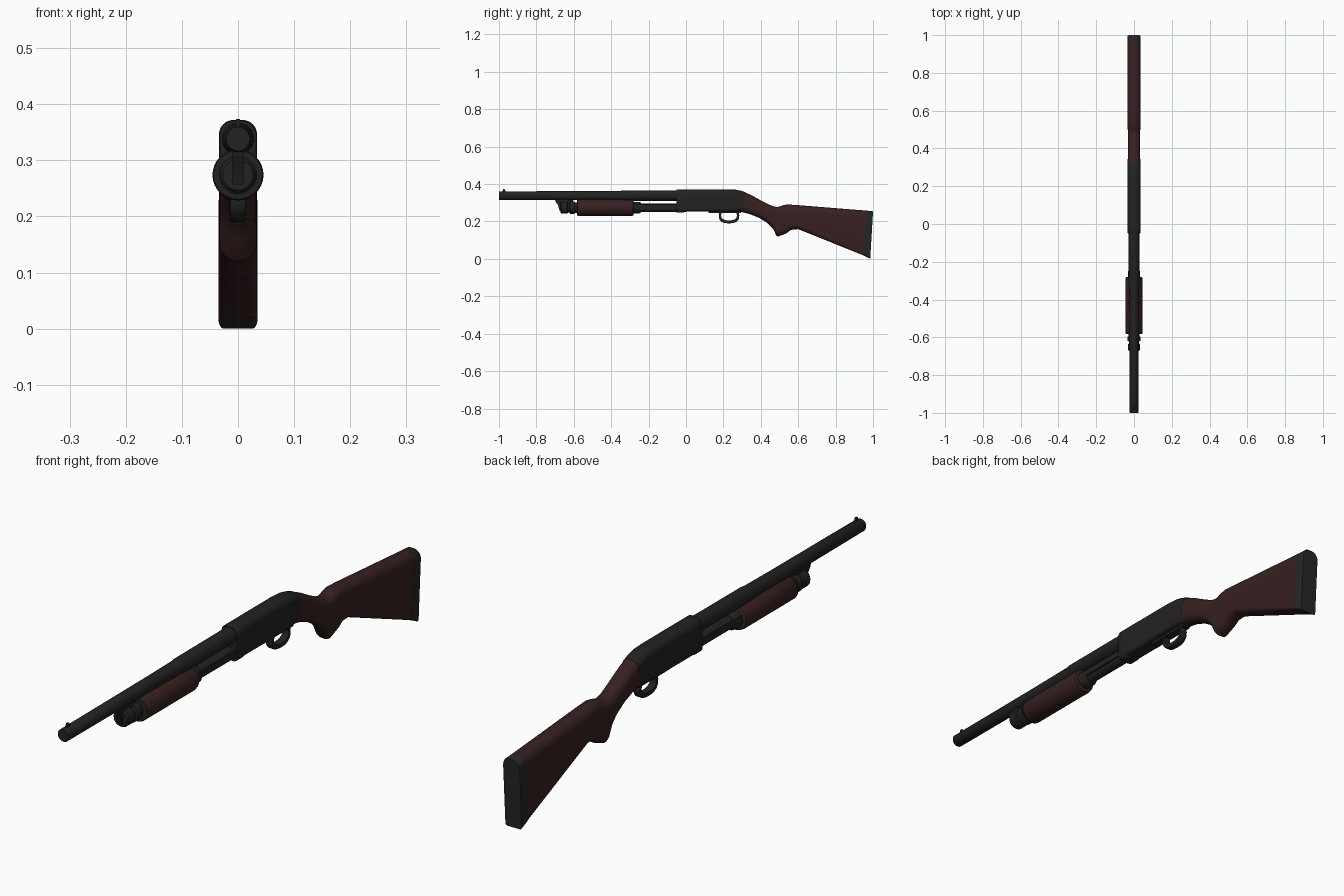
import bpy, bmesh, math


def material(name, rgb):
    m = bpy.data.materials.new(name)
    m.diffuse_color = (*rgb, 1)
    return m


METAL = material("black_metal", (0.016, 0.016, 0.016))
WOOD = material("dark_red_wood", (0.038, 0.0145, 0.0145))
RUBBER = material("dark_rubber", (0.019, 0.019, 0.019))


def finish(name, bm, mat, angle=35):
    bmesh.ops.recalc_face_normals(bm, faces=bm.faces)
    me = bpy.data.meshes.new(name)
    bm.to_mesh(me)
    bm.free()
    me.materials.append(mat)
    ob = bpy.data.objects.new(name, me)
    bpy.context.collection.objects.link(ob)
    bpy.ops.object.select_all(action='DESELECT')
    ob.select_set(True)
    bpy.context.view_layer.objects.active = ob
    bpy.ops.object.shade_smooth_by_angle(angle=math.radians(angle))
    return ob


def bridge(name, rings, mat, closed=False, angle=35):
    """Skin a list of point rings; cap the ends unless closed into a loop."""
    bm = bmesh.new()
    vs = [[bm.verts.new(p) for p in r] for r in rings]
    n = len(vs[0])
    pairs = list(zip(vs, vs[1:])) + ([(vs[-1], vs[0])] if closed else [])
    for a, b in pairs:
        for i in range(n):
            j = (i + 1) % n
            bm.faces.new((a[i], a[j], b[j], b[i]))
    if not closed:
        bm.faces.new(vs[0])
        bm.faces.new(vs[-1])
    return finish(name, bm, mat, angle)


def lathe(name, zc, profile, mat, n=32):
    """Round part along y from (y, radius) pairs."""
    ts = [2 * math.pi * i / n for i in range(n)]
    return bridge(name, [[(r * math.cos(t), y, zc + r * math.sin(t)) for t in ts]
                         for y, r in profile], mat)


def section(yt, zt, yb, zb, w, rt, rb):
    """Rounded rectangle; the plane leans from (yt, zt) to (yb, zb)."""
    pts = []
    for cx, cz, r, a0 in ((w - rt, zt - rt, rt, 0), (rt - w, zt - rt, rt, 90),
                          (rb - w, zb + rb, rb, 180), (w - rb, zb + rb, rb, 270)):
        for k in range(7):
            a = math.radians(a0 + 15 * k)
            z = cz + r * math.sin(a)
            y = yb + (yt - yb) * (z - zb) / (zt - zb)
            pts.append((cx + r * math.cos(a), y, z))
    return pts


def plate(name, outline, x0, x1, mat):
    """Flat (y, z) outline extruded across x."""
    return bridge(name, [[(x, y, z) for y, z in outline] for x in (x0, x1)], mat)


def box(name, x0, x1, y0, y1, z0, z1, mat):
    return plate(name, [(y0, z0), (y1, z0), (y1, z1), (y0, z1)], x0, x1, mat)


# Barrel and front sight
lathe("barrel", 0.338, [(-1, 0.021), (-0.997, 0.023), (-0.5, 0.0245), (-0.35, 0.026),
                        (-0.34, 0.028), (0, 0.029)], METAL)
plate("front_sight", [(-0.982, 0.355), (-0.978, 0.374), (-0.97, 0.374), (-0.962, 0.355)],
      -0.004, 0.004, METAL)

# Magazine tube, cap with rings, and lug that joins it to the barrel
MZ = 0.274
lathe("magazine_tube", MZ, [(-0.62, 0.023), (0, 0.023)], METAL)
lathe("magazine_cap", MZ, [(-0.672, 0.027), (-0.665, 0.032), (-0.635, 0.032), (-0.632, 0.027),
                           (-0.622, 0.027), (-0.619, 0.034), (-0.597, 0.034), (-0.594, 0.028),
                           (-0.58, 0.028)], METAL)
plate("barrel_lug", [(-0.7, 0.32), (-0.698, 0.305), (-0.685, 0.29), (-0.676, 0.257),
                     (-0.62, 0.257), (-0.6, 0.32)], -0.01, 0.01, METAL)

# Pump fore-end
lathe("fore_end", MZ, [(-0.578, 0.043), (-0.572, 0.0455), (-0.295, 0.0455),
                       (-0.283, 0.043), (-0.28, 0.038)], WOOD)
lathe("fore_end_front_ring", MZ, [(-0.582, 0.036), (-0.581, 0.0435), (-0.576, 0.0455)], METAL)
lathe("fore_end_rear_collar", MZ, [(-0.285, 0.031), (-0.25, 0.031), (-0.24, 0.026)], METAL)
for side, s in (("right", 1), ("left", -1)):
    box("action_bar_" + side, min(s * 0.022, s * 0.028), max(s * 0.022, s * 0.028),
        -0.28, 0, 0.268, 0.29, METAL)

# Receiver
bridge("receiver", [section(*p) for p in (
    (-0.05, 0.37, -0.05, 0.249, 0.032, 0.025, 0.02),
    (-0.046, 0.372, -0.046, 0.247, 0.034, 0.026, 0.02),
    (-0.014, 0.372, -0.014, 0.247, 0.034, 0.026, 0.02),
    (-0.008, 0.372, -0.008, 0.254, 0.034, 0.026, 0.012),
    (0.22, 0.372, 0.22, 0.254, 0.034, 0.026, 0.012),
    (0.265, 0.37, 0.26, 0.254, 0.034, 0.027, 0.016),
    (0.295, 0.364, 0.285, 0.253, 0.034, 0.029, 0.022),
    (0.32, 0.355, 0.302, 0.25, 0.034, 0.031, 0.028))], METAL)

# Trigger plate and guard
box("trigger_plate", -0.016, 0.016, 0.12, 0.295, 0.245, 0.262, METAL)


def guard_ring(a, b, x):
    pts = []
    for k in range(28):
        t = 2 * math.pi * k / 28
        c, s = math.cos(t), math.sin(t)
        pts.append((x, 0.23 + a * math.copysign(abs(c) ** 0.8, c),
                    0.232 + b * math.copysign(abs(s) ** 0.8, s)))
    return pts


bridge("trigger_guard", [guard_ring(0.055, 0.042, -0.009), guard_ring(0.053, 0.04, -0.013),
                         guard_ring(0.042, 0.026, -0.013), guard_ring(0.042, 0.026, 0.013),
                         guard_ring(0.053, 0.04, 0.013), guard_ring(0.055, 0.042, 0.009)],
       METAL, closed=True)

# Stock with hooked grip
bridge("stock", [section(*p) for p in (
    (0.318, 0.355, 0.300, 0.250, 0.0335, 0.031, 0.028),
    (0.355, 0.338, 0.340, 0.240, 0.033, 0.032, 0.030),
    (0.405, 0.310, 0.390, 0.220, 0.033, 0.032, 0.031),
    (0.450, 0.287, 0.435, 0.192, 0.033, 0.032, 0.031),
    (0.475, 0.279, 0.465, 0.162, 0.033, 0.032, 0.031),
    (0.490, 0.278, 0.483, 0.125, 0.033, 0.032, 0.031),
    (0.500, 0.280, 0.492, 0.119, 0.033, 0.032, 0.031),
    (0.520, 0.287, 0.535, 0.136, 0.0335, 0.032, 0.031),
    (0.542, 0.291, 0.562, 0.155, 0.034, 0.032, 0.030),
    (0.590, 0.288, 0.600, 0.159, 0.034, 0.032, 0.026),
    (0.965, 0.258, 0.950, 0.018, 0.034, 0.030, 0.010))], WOOD, angle=50)

# Butt pad
bridge("butt_pad", [section(*p) for p in (
    (0.963, 0.258, 0.948, 0.018, 0.0345, 0.030, 0.010),
    (0.996, 0.256, 0.981, 0.003, 0.0345, 0.030, 0.010),
    (1.000, 0.253, 0.985, 0.000, 0.033, 0.029, 0.009))], RUBBER)
